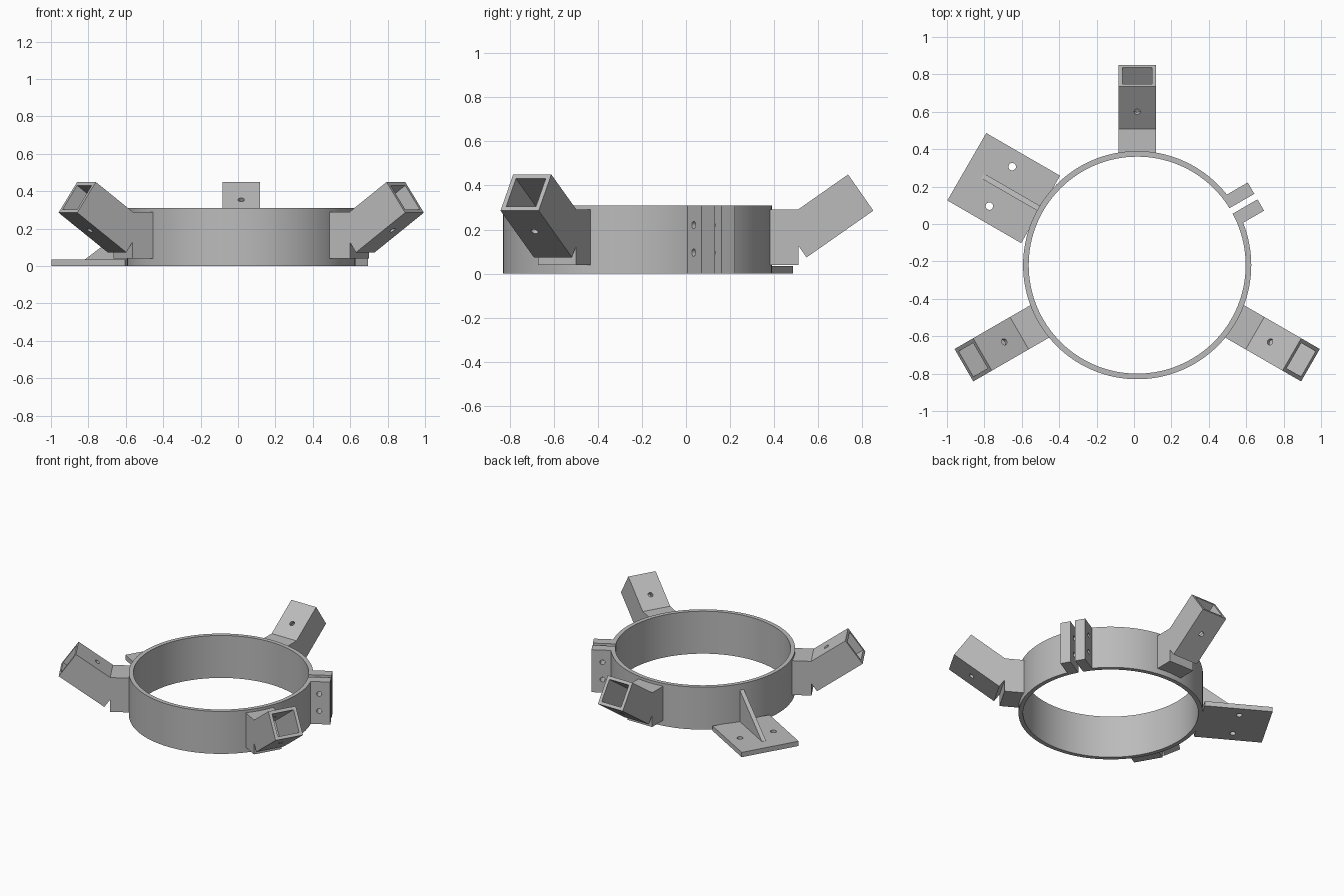
import bpy, bmesh
from math import radians, sin, cos
from mathutils import Matrix, Vector

cube = bpy.data.objects.get("Cube")
if cube:
    bpy.data.objects.remove(cube, do_unlink=True)

grey = bpy.data.materials.new("light grey plastic")
grey.use_nodes = True
grey.diffuse_color = (0.5, 0.5, 0.5, 1)
grey.node_tree.nodes["Principled BSDF"].inputs["Base Color"].default_value = (0.5, 0.5, 0.5, 1)

CENTRE = Matrix.Translation((0.017, -0.22, 0))
HEIGHT = 0.31
HOLE = 0.017


def radial(angle):
    """Frame on the ring centre: x points outward, y along the tangent."""
    return CENTRE @ Matrix.Rotation(radians(angle), 4, 'Z')


def finish(name, bm, matrix):
    bmesh.ops.recalc_face_normals(bm, faces=bm.faces)
    mesh = bpy.data.meshes.new(name)
    bm.to_mesh(mesh)
    bm.free()
    mesh.materials.append(grey)
    obj = bpy.data.objects.new(name, mesh)
    obj.matrix_world = matrix
    bpy.context.collection.objects.link(obj)
    return obj


def box(name, low, high, matrix):
    low, high = Vector(low), Vector(high)
    bm = bmesh.new()
    bmesh.ops.create_cube(bm, size=1)
    bmesh.ops.scale(bm, vec=high - low, verts=bm.verts)
    bmesh.ops.translate(bm, vec=(low + high) / 2, verts=bm.verts)
    return finish(name, bm, matrix)


def cylinder(name, radius, depth, matrix, sides=24):
    bm = bmesh.new()
    bmesh.ops.create_cone(bm, cap_ends=True, segments=sides,
                          radius1=radius, radius2=radius, depth=depth)
    return finish(name, bm, matrix)


def extrusion(name, profile, width, matrix):
    """Extrude an x-z outline evenly to both sides of y = 0."""
    bm = bmesh.new()
    face = bm.faces.new([bm.verts.new((x, -width / 2, z)) for x, z in profile])
    new = bmesh.ops.extrude_face_region(bm, geom=[face])["geom"]
    bmesh.ops.translate(bm, vec=(0, width, 0),
                        verts=[v for v in new if isinstance(v, bmesh.types.BMVert)])
    return finish(name, bm, matrix)


def cut(obj, cutters):
    for cutter in cutters:
        mod = obj.modifiers.new("cut", 'BOOLEAN')
        mod.object, mod.operation, mod.solver = cutter, 'DIFFERENCE', 'EXACT'
    bpy.context.view_layer.update()
    graph = bpy.context.evaluated_depsgraph_get()
    mesh = bpy.data.meshes.new_from_object(obj.evaluated_get(graph))
    obj.modifiers.clear()
    obj.data = mesh
    for cutter in cutters:
        bpy.data.objects.remove(cutter, do_unlink=True)
    bpy.ops.object.select_all(action='DESELECT')
    obj.select_set(True)
    bpy.context.view_layer.objects.active = obj
    bpy.ops.object.shade_smooth_by_angle(angle=radians(30))


# Split clamp ring
middle = CENTRE @ Matrix.Translation((0, 0, HEIGHT / 2))
ring = cylinder("clamp_ring", 0.61, HEIGHT, middle, 128)
cut(ring, [cylinder("bore_cutter", 0.58, 1, middle, 128),
           box("split_cutter", (0.4, -0.017, -0.1), (0.8, 0.017, 0.5), radial(30))])

# Pair of bolted clamp tabs beside the split
for name, low, high in (("right_clamp_tab", -0.087, -0.017), ("left_clamp_tab", 0.017, 0.087)):
    tab = box(name, (0.598, low, 0), (0.733, high, HEIGHT), radial(30))
    cut(tab, [cylinder("bolt_cutter", HOLE, 0.4, radial(30)
                       @ Matrix.Translation((0.66, 0, z)) @ Matrix.Rotation(radians(90), 4, 'X'))
              for z in (0.095, 0.22)])

# Three arms with tilted square sockets
TILT = radians(35)
axis = Vector((cos(TILT), sin(TILT)))
across = Vector((sin(TILT), -cos(TILT)))
end = Vector((1.0125, 0.3675))
top, bottom = end - across * 0.1, end + across * 0.1
heel = bottom - axis * 0.37
bend = top - axis * ((top.y - 0.29) / axis.y)
notch = heel - across * ((heel.x - 0.73) / across.x)
outline = [(0.597, 0.04), (0.73, 0.04), notch, heel, bottom, top, bend, (0.597, 0.29)]
for name, angle in (("back_arm", 90), ("right_arm", 210), ("left_arm", 330)):
    frame = radial(angle)
    arm = extrusion(name, outline, 0.2, frame)
    socket = frame @ Matrix.Translation((end.x, 0, end.y)) @ Matrix.Rotation(-TILT, 4, 'Y')
    cut(arm, [box("socket_cutter", (-0.35, -0.078, -0.078), (0.1, 0.078, 0.078), socket),
              cylinder("pin_cutter", HOLE, 0.5, socket @ Matrix.Translation((-0.165, 0, 0)))])

# Mounting plate with two screw holes and a gusset
frame = radial(150)
plate = box("mounting_plate", (0.596, -0.208, 0), (1.052, 0.208, 0.035), frame)
cut(plate, [cylinder("screw_cutter", 0.02, 0.4, frame @ Matrix.Translation((0.842, y, 0)))
            for y in (-0.122, 0.122)])
extrusion("plate_gusset", [(0.6, 0.03), (0.955, 0.03), (0.955, 0.036), (0.6, 0.27)], 0.03, frame)
